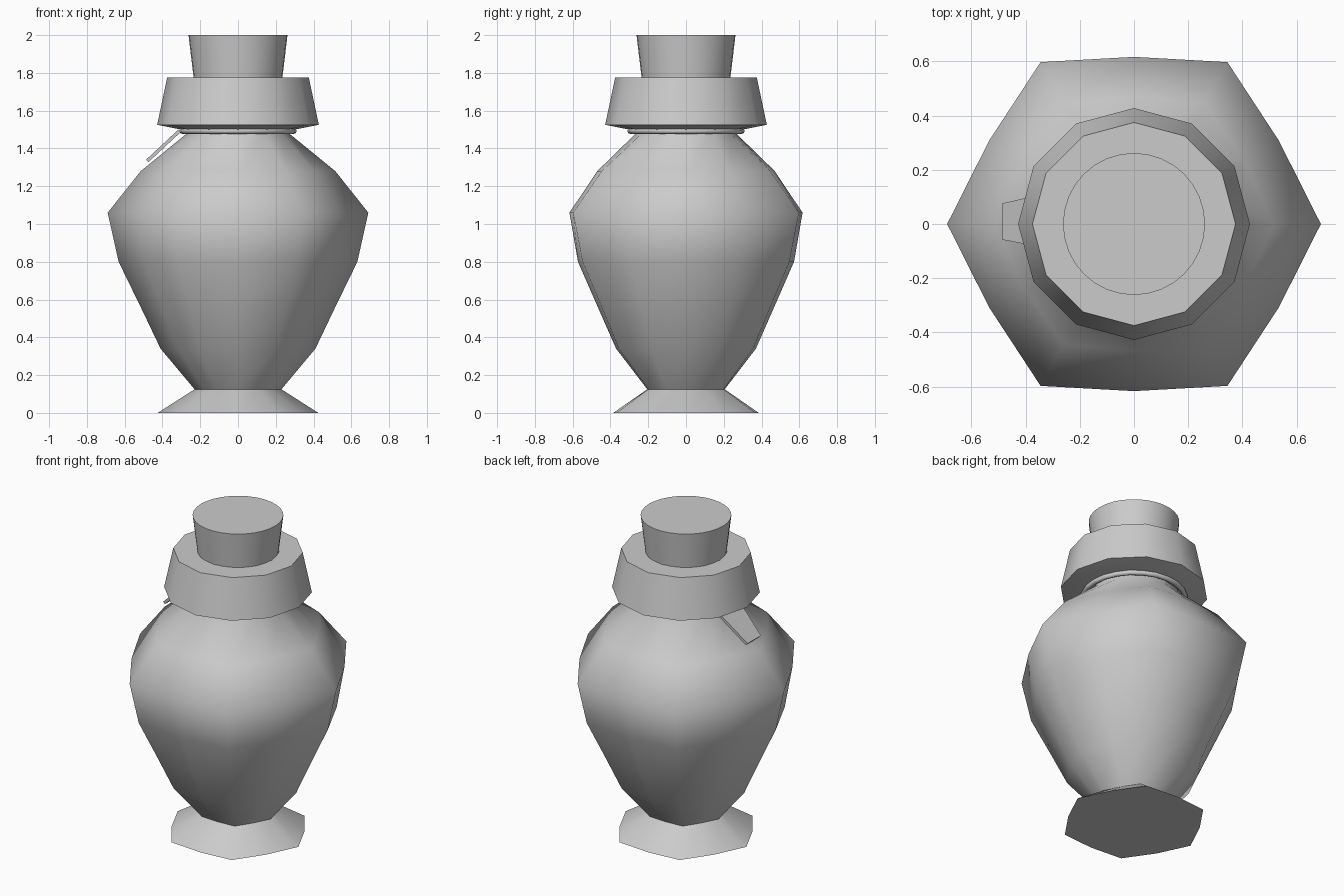
import bpy, bmesh, math
from mathutils import Matrix

if "Cube" in bpy.data.objects:
    bpy.data.objects.remove(bpy.data.objects["Cube"])


def finish(name, bm, angle=60):
    bmesh.ops.recalc_face_normals(bm, faces=bm.faces)
    mesh = bpy.data.meshes.new(name)
    bm.to_mesh(mesh)
    bm.free()
    obj = bpy.data.objects.new(name, mesh)
    bpy.context.collection.objects.link(obj)
    mesh.shade_smooth()
    mesh.set_sharp_from_angle(angle=math.radians(angle))
    return obj


def lathe(name, profile, sides, closed=False, angle=60):
    """Profile rows: (corner radius, in-between radius, z)."""
    bm = bmesh.new()
    rings = []
    for row in profile:
        ring = []
        for i in range(sides):
            a = 2 * math.pi * i / sides
            r = row[i % 2]
            ring.append(bm.verts.new((r * math.cos(a), r * math.sin(a), row[2])))
        rings.append(ring)
    pairs = list(zip(rings, rings[1:]))
    if closed:
        pairs.append((rings[-1], rings[0]))
    for lo, hi in pairs:
        for i in range(sides):
            j = (i + 1) % sides
            bm.faces.new((lo[i], lo[j], hi[j], hi[i]))
    if not closed:
        bm.faces.new(rings[0])
        bm.faces.new(rings[-1])
    return finish(name, bm, angle)


def round_profile(points):
    return [(r, r, z) for r, z in points]


# Six-cornered flask body with flared foot
lathe("flask_body", [
    (0.425, 0.385, 0.0), (0.23, 0.205, 0.125), (0.41, 0.37, 0.34),
    (0.515, 0.467, 0.56), (0.632, 0.572, 0.80), (0.69, 0.617, 1.06),
    (0.515, 0.47, 1.28), (0.27, 0.265, 1.48), (0.26, 0.26, 1.56)], 12)

# Twelve-sided collar around the mouth
lathe("collar", round_profile([
    (0.24, 1.50), (0.30, 1.50), (0.428, 1.525), (0.375, 1.775), (0.238, 1.775)]),
    12, closed=True, angle=40)

# Cord tied round the neck
lathe("neck_cord", round_profile([
    (0.295 + 0.016 * math.cos(t * math.pi / 4), 1.493 + 0.016 * math.sin(t * math.pi / 4))
    for t in range(8)]), 24, closed=True)

# Tapered stopper
lathe("stopper", round_profile([(0.215, 1.60), (0.235, 1.775), (0.262, 2.0)]), 32)

# Small tapered tag hanging from the cord, lying on the shoulder
bm = bmesh.new()
outline = [(0, -0.09), (0, 0.115), (0.235, 0.076), (0.235, -0.058)]
face = bm.faces.new([bm.verts.new((x, y, 0)) for x, y in outline])
ext = bmesh.ops.extrude_face_region(bm, geom=[face])
for v in ext["geom"]:
    if isinstance(v, bmesh.types.BMVert):
        v.co.z += 0.018
# flip the tag so its length runs down and out towards -x
slope = Matrix.Translation((-0.303, 0, 1.487)) @ Matrix.Rotation(math.radians(-43), 4, 'Y') @ Matrix.Scale(-1, 4, (1, 0, 0))
bmesh.ops.transform(bm, matrix=slope, verts=bm.verts)
finish("tag", bm, 30)
